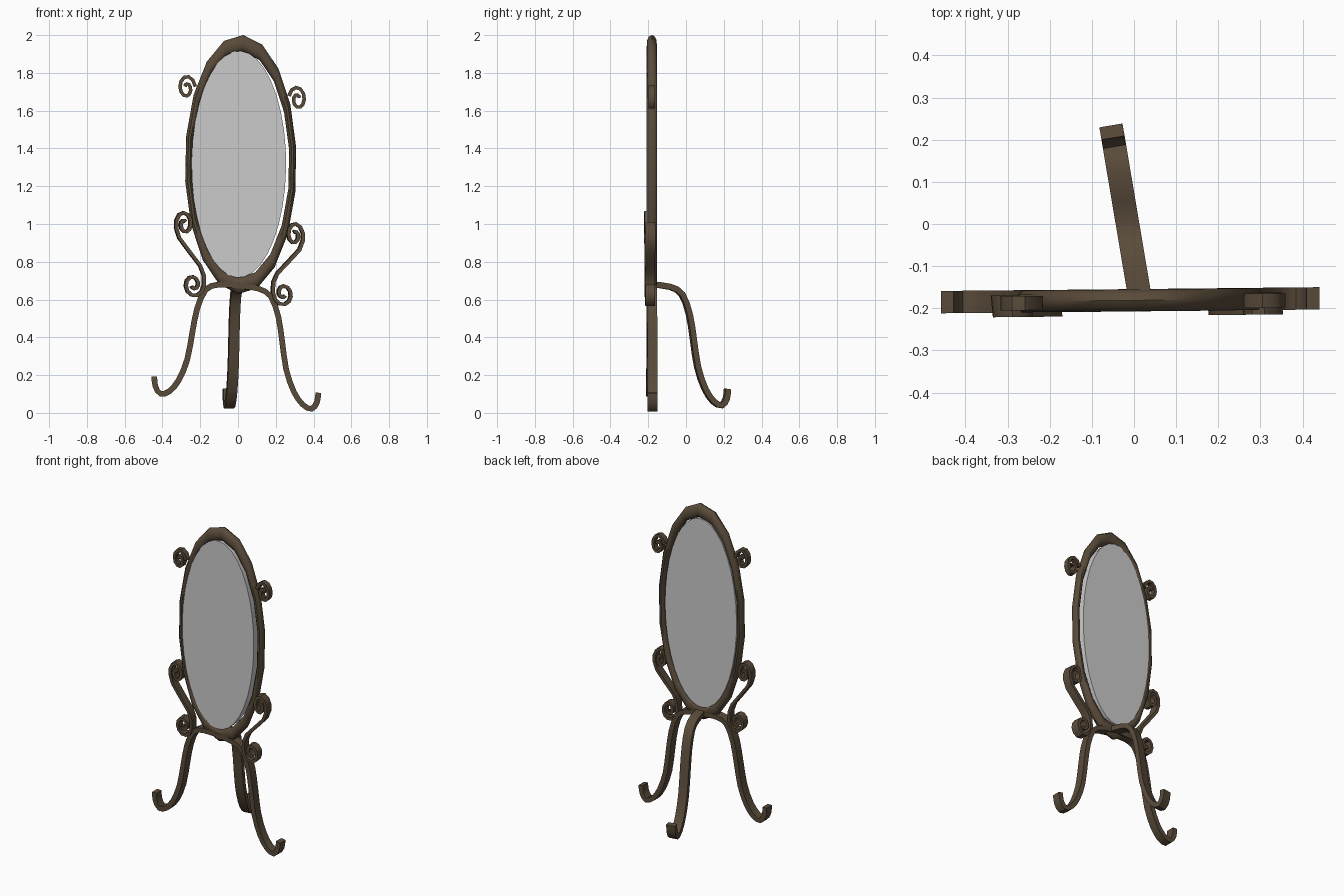
import bpy, bmesh, math
from mathutils import Vector

if "Cube" in bpy.data.objects:
    bpy.data.objects.remove(bpy.data.objects["Cube"])

bronze = bpy.data.materials.new("dark_bronze")
bronze.diffuse_color = (0.10, 0.07, 0.042, 1)
bronze.use_nodes = True
bronze.node_tree.nodes["Principled BSDF"].inputs["Base Color"].default_value = bronze.diffuse_color


def lean(v):
    # the whole stand is slightly skewed, right side lower
    return Vector((v.x + 0.02 * (v.z - 0.6), v.y + 0.01 * v.x, v.z - 0.1 * v.x))


def finish(obj, name, mat=None):
    obj.name = name
    if mat:
        obj.data.materials.append(mat)
    bpy.ops.object.select_all(action='DESELECT')
    bpy.context.view_layer.objects.active = obj
    obj.select_set(True)
    bm = bmesh.new()
    bm.from_mesh(obj.data)
    bmesh.ops.recalc_face_normals(bm, faces=bm.faces)
    bm.to_mesh(obj.data)
    bm.free()
    bpy.ops.object.shade_smooth_by_angle(angle=math.radians(40))


def smooth_path(pts, n=2):
    # Catmull-Rom through the points
    p = [Vector(q) for q in pts]
    p = [2 * p[0] - p[1]] + p + [2 * p[-1] - p[-2]]
    out = []
    for a, b, c, d in zip(p, p[1:], p[2:], p[3:]):
        for i in range(n):
            t = i / n
            out.append(0.5 * (2 * b + (c - a) * t + (2 * a - 5 * b + 4 * c - d) * t * t
                              + (3 * b - a - 3 * c + d) * t ** 3))
    return out + [p[-2]]


def spiral(cu, cz, ru, rz, start, turn, steps=15):
    out = []
    for i in range(steps + 1):
        f = i / steps
        a = math.radians(start + turn * f)
        k = 1 - 0.78 * f
        out.append((cu + ru * k * math.cos(a), cz + rz * k * math.sin(a)))
    return out


def strip(name, path, thick, width, origin, along, across, warp=lean):
    # flat bar swept along a (distance, height) path
    along, across, origin = Vector(along), Vector(across), Vector(origin)
    bm = bmesh.new()
    rings = []
    for i, p in enumerate(path):
        tan = (Vector(path[min(i + 1, len(path) - 1)]) - Vector(path[max(i - 1, 0)])).normalized()
        nrm = Vector((-tan.y, tan.x))
        ring = []
        for s, w in ((1, 1), (1, -1), (-1, -1), (-1, 1)):
            q = Vector(p) + nrm * s * thick / 2
            ring.append(bm.verts.new(warp(origin + along * q.x + Vector((0, 0, q.y))
                                          + across * w * width / 2)))
        rings.append(ring)
    for a, b in zip(rings, rings[1:]):
        for j in range(4):
            k = (j + 1) % 4
            bm.faces.new((a[j], a[k], b[k], b[j]))
    bm.faces.new(rings[0])
    bm.faces.new(rings[-1])
    me = bpy.data.meshes.new(name)
    bm.to_mesh(me)
    bm.free()
    obj = bpy.data.objects.new(name, me)
    bpy.context.collection.objects.link(obj)
    finish(obj, name, bronze)


def upright(obj, cu, ru, depth, rz):
    # stand a flat round primitive up as an oval
    for v in obj.data.vertices:
        c = v.co.copy()
        v.co = lean(Vector((cu + c.y * ru, -0.181 + c.z * depth, 1.315 + c.x * rz)))


# oval frame
bpy.ops.mesh.primitive_torus_add(major_radius=1, minor_radius=0.068,
                                 major_segments=18, minor_segments=10)
frame = bpy.context.object
upright(frame, 0, 0.277, 0.4, 0.642)
finish(frame, "oval_frame", bronze)

# mirror glass, a thick oval disc
bpy.ops.mesh.primitive_cylinder_add(vertices=36, radius=1, depth=1)
glass = bpy.context.object
upright(glass, -0.01, 0.25, 0.052, 0.60)
finish(glass, "mirror_glass")

# profiles shared by both sides
leg = smooth_path([(0, 0.675), (0.103, 0.669), (0.172, 0.635), (0.215, 0.53), (0.238, 0.40),
                   (0.262, 0.256), (0.304, 0.144), (0.352, 0.08), (0.4, 0.061),
                   (0.428, 0.10), (0.434, 0.15)])
s_scroll = (spiral(0.291, 0.97, 0.047, 0.072, -20, 500)[::-1]
            + [(0.318, 0.895), (0.26, 0.825), (0.205, 0.76), (0.184, 0.71)]
            + spiral(0.238, 0.656, 0.055, 0.068, 180, 500))
top_scroll = spiral(0.294, 1.69, 0.047, 0.07, 170, -500)

# side legs and scrolls, mirrored
for side, s in (("left", -1), ("right", 1)):
    strip(side + "_leg", leg, 0.03, 0.053, (0, -0.181, 0), (s, 0, 0), (0, 1, 0))
    strip(side + "_s_scroll", s_scroll, 0.019, 0.052, (0, -0.192, 0), (s, 0, 0), (-0.1, 1, 0))
    strip(side + "_top_scroll", top_scroll, 0.019, 0.034, (0, -0.185, 0), (s, 0, 0), (0, 1, 0))

# back leg, turned slightly to the left
strip("back_leg", leg, 0.032, 0.055, (0.015, -0.18, 0.005), (-0.155, 0.92, -0.065),
      (1, 0.17, 0), warp=lambda v: v)
